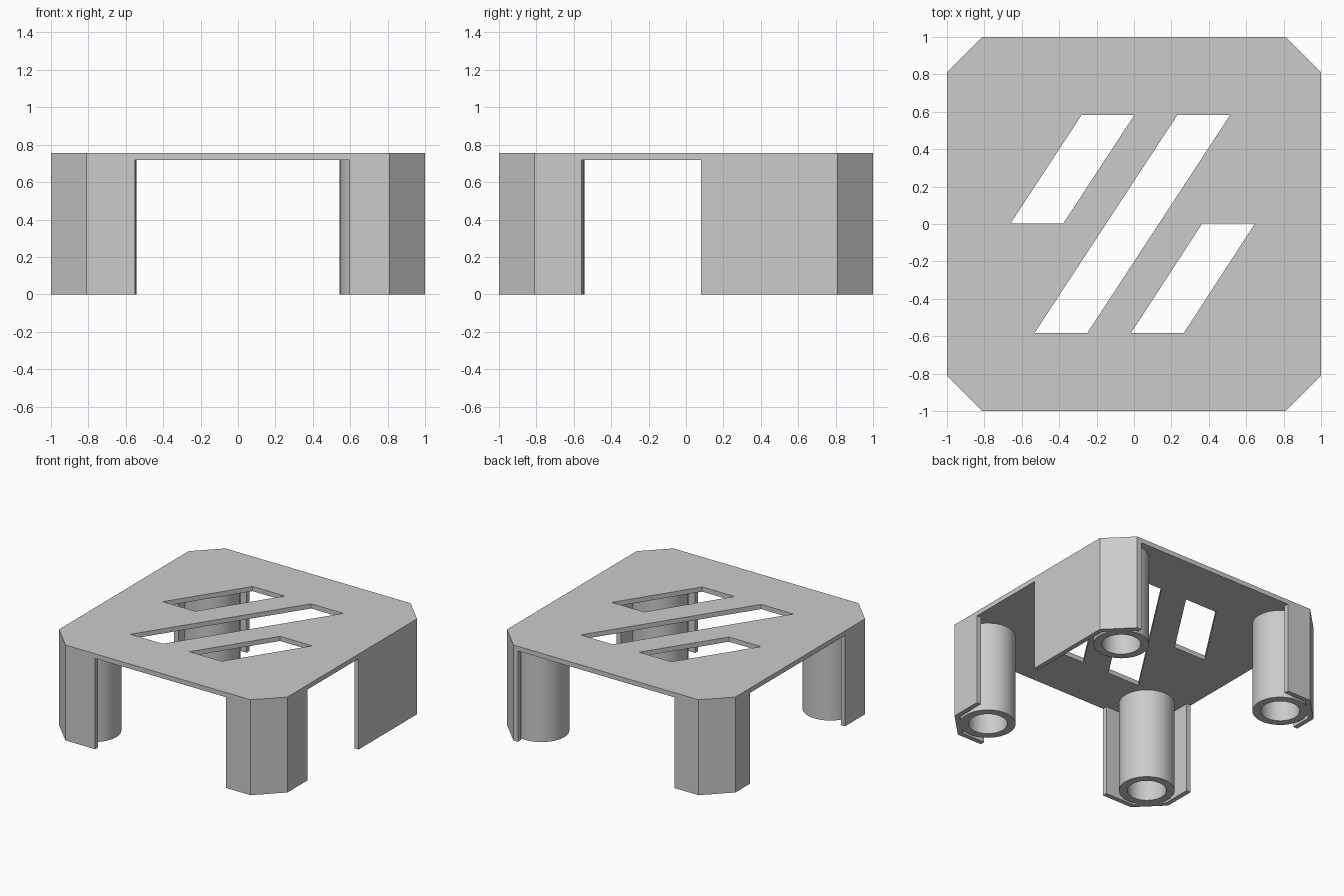
import bpy, bmesh, math

if "Cube" in bpy.data.objects:
    bpy.data.objects.remove(bpy.data.objects["Cube"])

HEIGHT, PLATE, WALL = 0.755, 0.037, 0.037
CUT = 0.81                      # where the corner chamfers start
POST, R_OUT, R_IN = 0.744, 0.2, 0.14
UNDER = HEIGHT - PLATE

grey = bpy.data.materials.new("light grey")
grey.use_nodes = True
colour = (0.6, 0.6, 0.6, 1)
grey.diffuse_color = colour
grey.node_tree.nodes["Principled BSDF"].inputs["Base Color"].default_value = colour


def extruded(name, loops, z0, z1, smooth=False):
    """Fill closed outlines (later ones are holes) and extrude them upwards."""
    bm = bmesh.new()
    for loop in loops:
        verts = [bm.verts.new((x, y, z0)) for x, y in loop]
        for a, b in zip(verts, verts[1:] + verts[:1]):
            bm.edges.new((a, b))
    bmesh.ops.triangle_fill(bm, use_beauty=True, edges=bm.edges[:], normal=(0, 0, 1))
    top = bmesh.ops.extrude_face_region(bm, geom=bm.faces[:], use_keep_orig=True)["geom"]
    for v in top:
        if isinstance(v, bmesh.types.BMVert):
            v.co.z = z1
    bmesh.ops.recalc_face_normals(bm, faces=bm.faces[:])
    mesh = bpy.data.meshes.new(name)
    bm.to_mesh(mesh)
    bm.free()
    mesh.materials.append(grey)
    obj = bpy.data.objects.new(name, mesh)
    bpy.context.collection.objects.link(obj)
    if smooth:
        bpy.ops.object.select_all(action="DESELECT")
        obj.select_set(True)
        bpy.context.view_layer.objects.active = obj
        bpy.ops.object.shade_smooth_by_angle(angle=math.radians(30))
    return obj


def slot(x_low, y_low, x_high, y_high, width=0.282):
    """Slanted opening with level ends."""
    return [(x_low, y_low), (x_low + width, y_low),
            (x_high + width, y_high), (x_high, y_high)]


def circle(radius, n=64):
    return [(POST + radius * math.cos(2 * math.pi * i / n),
             POST + radius * math.sin(2 * math.pi * i / n)) for i in range(n)]


# Top plate with chamfered corners and three slanted slots
outline = [(CUT, -1), (1, -CUT), (1, CUT), (CUT, 1),
           (-CUT, 1), (-1, CUT), (-1, -CUT), (-CUT, -1)]
slots = [slot(-0.66, 0.003, -0.28, 0.583),
         slot(-0.532, -0.583, 0.232, 0.583),
         slot(-0.016, -0.583, 0.365, 0.003)]
extruded("top_plate", [outline] + slots, UNDER, HEIGHT)

# Corner skirts and hollow posts: sign of x and y, wall ends along x and y
corners = {
    "front_left": (1, -1, 0.595, 0.56),
    "front_right": (-1, -1, 0.55, 0.56),
    "back_left": (1, 1, 0.77, 0.08),
    "back_right": (-1, 1, 0.6, 0.63),
}
inner = CUT - WALL * math.tan(math.radians(22.5))
for name, (sx, sy, end_x, end_y) in corners.items():
    skirt = [(end_x, 1), (CUT, 1), (1, CUT), (1, end_y),
             (1 - WALL, end_y), (1 - WALL, inner), (inner, 1 - WALL), (end_x, 1 - WALL)]
    extruded(name + "_skirt", [[(sx * x, sy * y) for x, y in skirt]], 0, UNDER)
    rings = [[(sx * x, sy * y) for x, y in circle(r)] for r in (R_OUT, R_IN)]
    extruded(name + "_post", rings, 0, UNDER, smooth=True)
